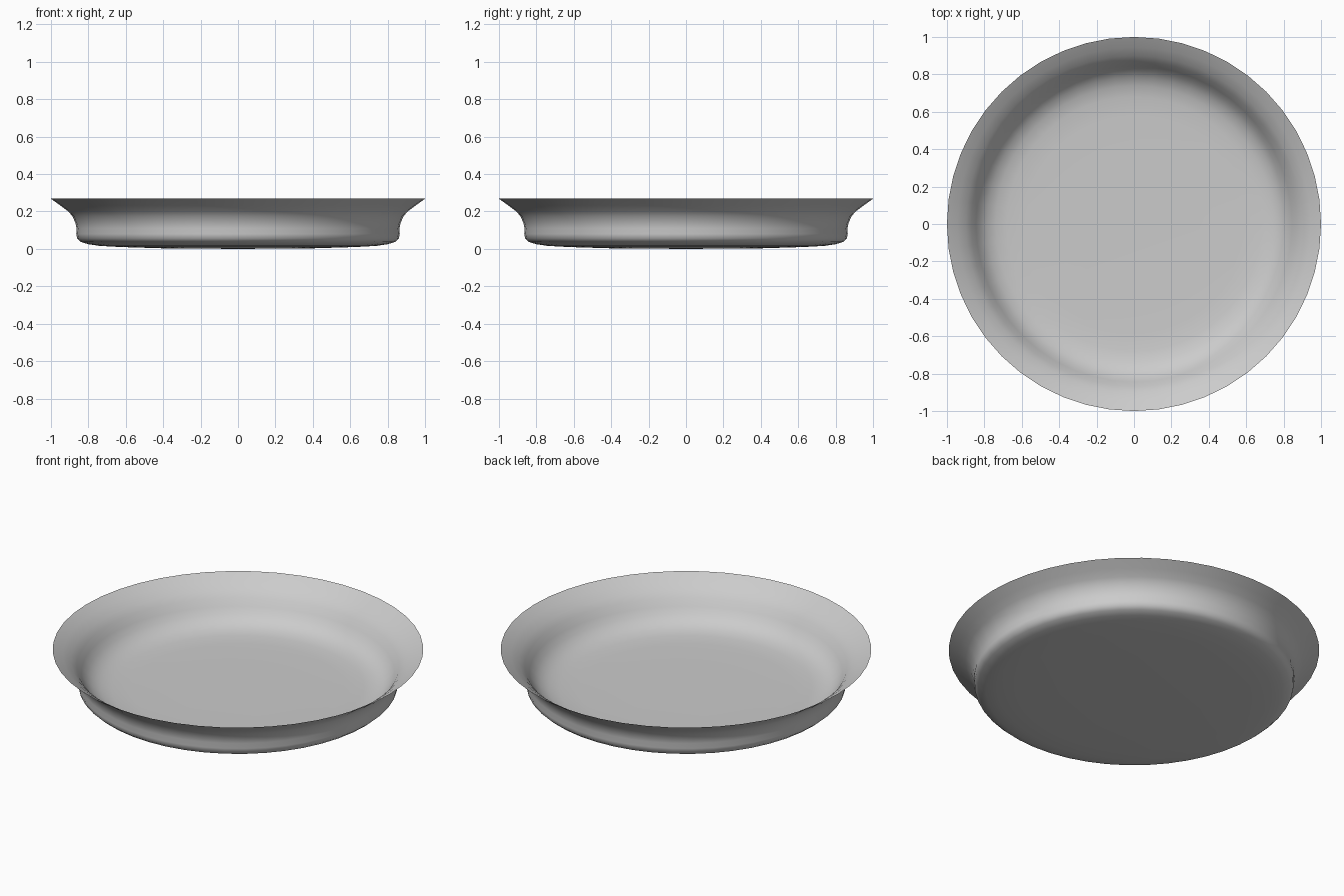
import bpy, bmesh, math

if "Cube" in bpy.data.objects:
    bpy.data.objects.remove(bpy.data.objects["Cube"])

SIDES = 48

# Outer skin from the foot centre up to the thin rim (radius, height)
outer = [(0, 0), (0.4, 0.003), (0.63, 0.01), (0.74, 0.016), (0.80, 0.025), (0.84, 0.037),
         (0.86, 0.055), (0.865, 0.08), (0.863, 0.11), (0.87, 0.14), (0.885, 0.175),
         (0.91, 0.202), (0.95, 0.232), (1.0, 0.268)]
# Inner skin from the rim down to the dish floor
inner = [(0.945, 0.236), (0.90, 0.202), (0.87, 0.17), (0.845, 0.13), (0.82, 0.095),
         (0.785, 0.065), (0.74, 0.045), (0.68, 0.034), (0.58, 0.03), (0.35, 0.028), (0, 0.028)]

# Lathe the profile into a closed dish
bm = bmesh.new()
verts = [bm.verts.new((r, 0, z)) for r, z in outer + inner]
edges = [bm.edges.new(pair) for pair in zip(verts, verts[1:])]
bmesh.ops.spin(bm, geom=verts + edges, cent=(0, 0, 0), axis=(0, 0, 1),
               angle=math.tau, steps=SIDES, use_duplicate=False)
bmesh.ops.remove_doubles(bm, verts=bm.verts, dist=1e-4)
bmesh.ops.recalc_face_normals(bm, faces=bm.faces)
mesh = bpy.data.meshes.new("dish")
bm.to_mesh(mesh)
bm.free()
dish = bpy.data.objects.new("dish", mesh)
bpy.context.collection.objects.link(dish)

# Smooth walls with a crisp rim
bpy.context.view_layer.objects.active = dish
dish.select_set(True)
bpy.ops.object.shade_smooth_by_angle(angle=math.radians(60))
